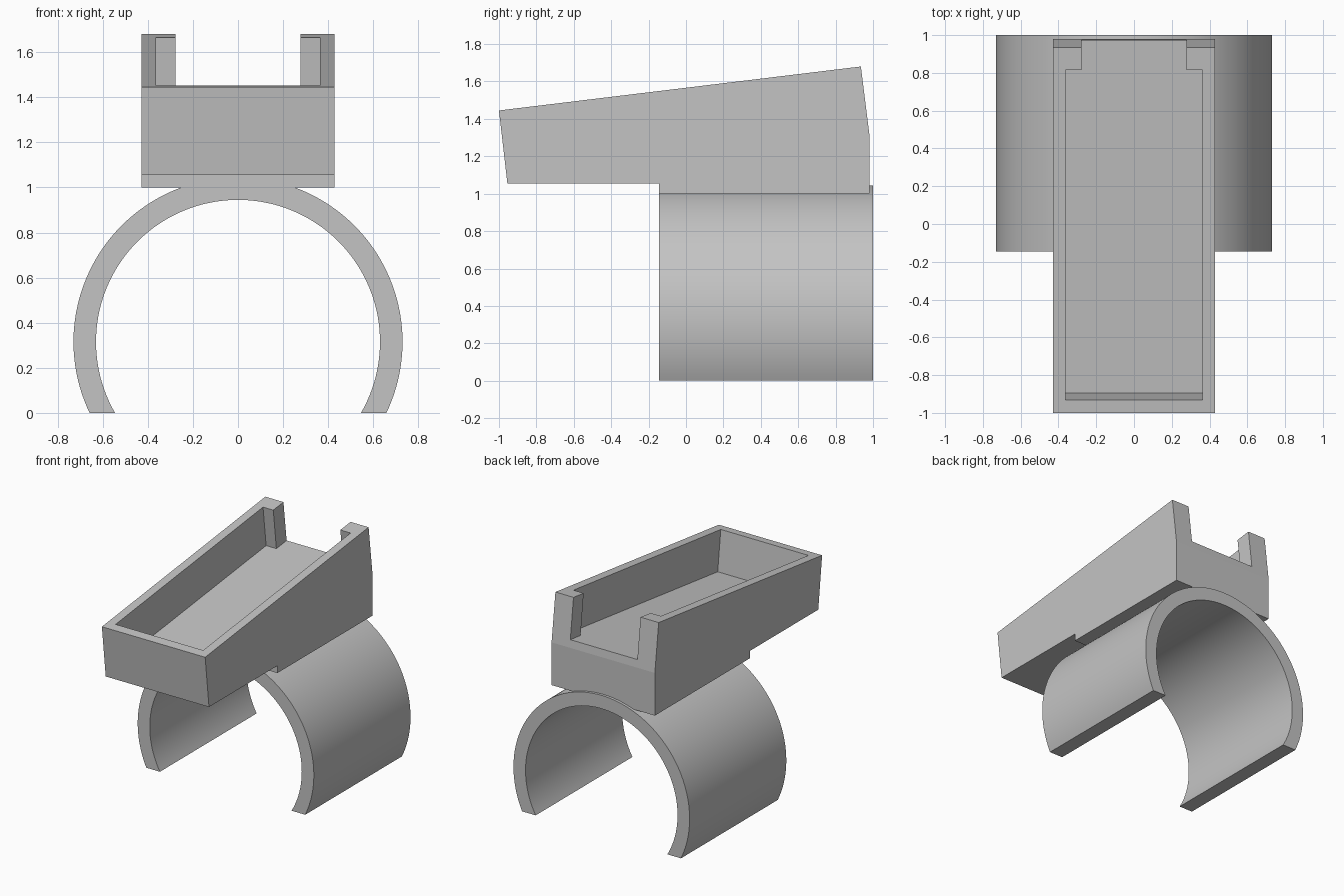
import bpy, bmesh, math
from mathutils import Vector, Matrix

cube = bpy.data.objects.get("Cube")
if cube:
    bpy.data.objects.remove(cube, do_unlink=True)

grey = bpy.data.materials.new("plain grey")
grey.use_nodes = True
colour = (0.55, 0.55, 0.55, 1)
grey.diffuse_color = colour
grey.node_tree.nodes["Principled BSDF"].inputs["Base Color"].default_value = colour


def prism(name, points, offset):
    """Extrude a closed 3D outline along an offset vector."""
    bm = bmesh.new()
    face = bm.faces.new([bm.verts.new(p) for p in points])
    new = bmesh.ops.extrude_face_region(bm, geom=[face])["geom"]
    bmesh.ops.translate(bm, vec=offset, verts=[v for v in new if isinstance(v, bmesh.types.BMVert)])
    bmesh.ops.recalc_face_normals(bm, faces=bm.faces)
    mesh = bpy.data.meshes.new(name)
    bm.to_mesh(mesh)
    bm.free()
    mesh.materials.append(grey)
    obj = bpy.data.objects.new(name, mesh)
    bpy.context.collection.objects.link(obj)
    return obj


def activate(obj):
    bpy.ops.object.select_all(action="DESELECT")
    obj.select_set(True)
    bpy.context.view_layer.objects.active = obj


# Wedge-shaped tray body, drawn as a side profile
half_width = 0.428
profile = [(-1, 1.445), (-0.955, 1.055), (-0.145, 1.055), (-0.145, 1.0),
           (0.98, 1.0), (0.98, 1.32), (0.935, 1.68)]
tray = prism("tray", [(-half_width, y, z) for y, z in profile], Vector((2 * half_width, 0, 0)))

# Pocket with a narrower open back, cut square to the sloping top
slope = math.atan2(0.235, 1.935)
frame = Matrix.Translation((0, -1, 1.445)) @ Matrix.Rotation(slope, 4, "X")
depth, inner, gap, post = 0.305, 0.363, 0.278, 1.828
right_half = [(inner, 0.07), (inner, post), (gap, post), (gap, 2.2)]
plan = right_half + [(-x, s) for x, s in reversed(right_half)]
pocket = prism("pocket_cutter", [frame @ Vector((x, s, -depth)) for x, s in plan],
               frame.to_3x3() @ Vector((0, 0, depth + 0.2)))
pocket.hide_render = True

activate(tray)
cut = tray.modifiers.new("pocket", "BOOLEAN")
cut.operation = "DIFFERENCE"
cut.solver = "EXACT"
cut.object = pocket
bpy.ops.object.modifier_apply(modifier=cut.name)
bpy.data.objects.remove(pocket, do_unlink=True)

# Open clip ring, cut off flat at the ground
centre, outer, bore, steps = 0.315, 0.73, 0.63, 96


def arc(radius):
    low = -math.asin(centre / radius)
    span = math.pi - 2 * low
    angles = [low + span * i / steps for i in range(steps + 1)]
    return [(radius * math.cos(a), -0.145, centre + radius * math.sin(a)) for a in angles]


clip = prism("clip_ring", arc(outer) + arc(bore)[::-1], Vector((0, 1.145, 0)))
activate(clip)
bpy.ops.object.shade_smooth_by_angle(angle=math.radians(30))
